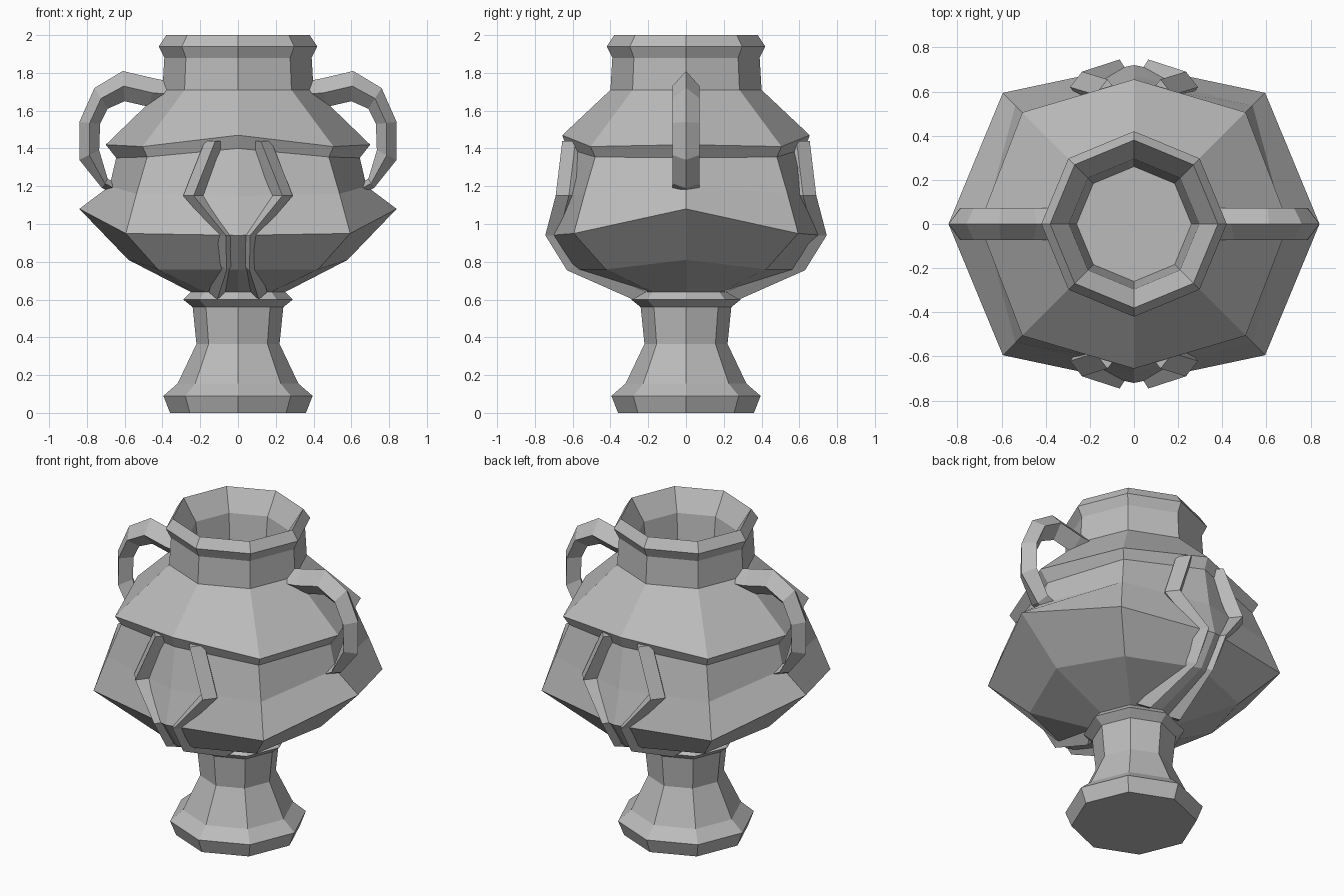
import bpy, bmesh, math
from mathutils import Vector

cube = bpy.data.objects.get("Cube")
if cube:
    bpy.data.objects.remove(cube, do_unlink=True)

stone = bpy.data.materials.new("grey_stone")
stone.use_nodes = True
colour = (0.5, 0.5, 0.5, 1)
stone.diffuse_color = colour
stone.node_tree.nodes["Principled BSDF"].inputs["Base Color"].default_value = colour


def loft(name, sections):
    """Skin a list of closed cross-sections and cap both ends."""
    bm = bmesh.new()
    rings = [[bm.verts.new(point) for point in section] for section in sections]
    for lower, upper in zip(rings, rings[1:]):
        count = len(lower)
        for i in range(count):
            j = (i + 1) % count
            bm.faces.new((lower[i], lower[j], upper[j], upper[i]))
    bm.faces.new(rings[0])
    bm.faces.new(rings[-1])
    bmesh.ops.recalc_face_normals(bm, faces=bm.faces)
    mesh = bpy.data.meshes.new(name)
    bm.to_mesh(mesh)
    bm.free()
    mesh.materials.append(stone)
    obj = bpy.data.objects.new(name, mesh)
    bpy.context.collection.objects.link(obj)
    return obj


def octagon(side, corner=None, front=None):
    """Eight-sided ring; each argument is (radius, height) for that direction."""
    corner = corner or side
    front = front or side
    ring = []
    for k in range(8):
        radius, height = (side, corner, front, corner)[k % 4]
        angle = k * math.pi / 4
        ring.append((radius * math.cos(angle), radius * math.sin(angle), height))
    return ring


# Urn: foot, stem, collar, belly, shoulder, neck, rim and hollow mouth
loft("urn_body", [
    octagon((.36, 0)),
    octagon((.395, .09)),
    octagon((.32, .155)),
    octagon((.22, .365)),
    octagon((.24, .56)),
    octagon((.29, .6)),
    octagon((.25, .64)),
    octagon((.58, .81), (.6, .76), (.6, .76)),
    octagon((.84, 1.08), (.84, .95), (.72, .94)),
    octagon((.68, 1.2), (.76, 1.16), (.67, 1.15)),
    octagon((.645, 1.35), (.68, 1.355), (.63, 1.4)),
    octagon((.7, 1.42), (.715, 1.41), (.655, 1.47)),
    octagon((.4, 1.71)),
    octagon((.39, 1.88)),
    octagon((.42, 1.94)),
    octagon((.38, 2)),
    octagon((.295, 1.87)),
    octagon((.26, 1.55)),
])

# Handles: diamond-section loops, given by outer and inner outline
handle_outline = [
    ((.34, 1.75), (.34, 1.62)),
    ((.44, 1.77), (.47, 1.62)),
    ((.61, 1.81), (.6, 1.65)),
    ((.76, 1.72), (.69, 1.61)),
    ((.84, 1.54), (.73, 1.53)),
    ((.84, 1.34), (.735, 1.39)),
    ((.72, 1.19), (.69, 1.24)),
    ((.62, 1.14), (.62, 1.2)),
]
for label, sign in (("left", 1), ("right", -1)):
    sections = []
    for outer, inner in handle_outline:
        out = Vector((sign * outer[0], 0, outer[1]))
        into = Vector((sign * inner[0], 0, inner[1]))
        middle = (out + into) / 2
        half = Vector((0, .072, 0))
        sections.append((out, middle + half, into, middle - half))
    loft(label + "_handle", sections)

# Straps: ridged bands curving down the front and back of the belly
strap_ridge = [
    (.12, .655, 1.44),
    (.235, .69, 1.15),
    (.065, .745, .94),
    (.06, .63, .755),
    (.11, .28, .6),
]
for face, depth in (("front", -1), ("back", 1)):
    for label, sign in (("left", 1), ("right", -1)):
        sections = []
        for index, (x, y, z) in enumerate(strap_ridge):
            ridge = Vector((sign * x, depth * y, z))
            # Lower sections lean inward with the underside of the belly
            lift = .04 if index > 2 else 0
            inward = Vector((0, -.07 * depth, lift))
            half = Vector((.055 if index < 2 else .045, 0, 0))
            sections.append((ridge, ridge + inward + half,
                             ridge + inward * 2, ridge + inward - half))
        loft(face + "_" + label + "_strap", sections)
